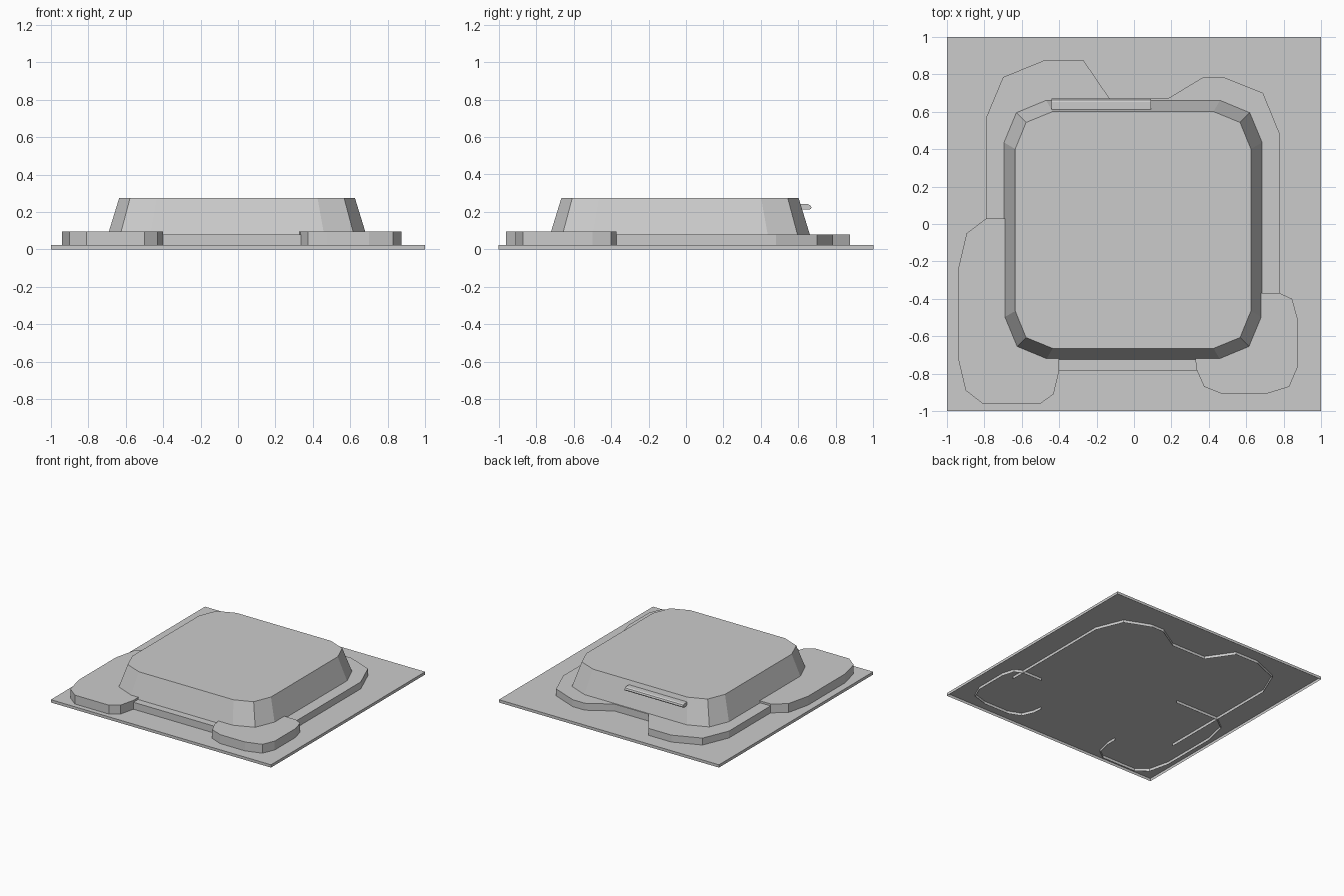
import bpy, bmesh

if "Cube" in bpy.data.objects:
    bpy.data.objects.remove(bpy.data.objects["Cube"])


def make_object(name, bm):
    bmesh.ops.remove_doubles(bm, verts=bm.verts, dist=1e-5)
    bmesh.ops.recalc_face_normals(bm, faces=bm.faces)
    for f in bm.faces:
        if abs(f.normal.z) > 0.99 and f.normal.z < 0 and len(f.verts) > 4:
            f.normal_flip()
    mesh = bpy.data.meshes.new(name)
    bm.to_mesh(mesh)
    bm.free()
    obj = bpy.data.objects.new(name, mesh)
    bpy.context.collection.objects.link(obj)
    return obj


def raised_shell(name, top, z0, z1, closed=False, bottom=None):
    """Top face with walls down to z0, open underneath.
    Without closed, no wall joins the last point to the first (hidden side)."""
    bm = bmesh.new()
    upper = [bm.verts.new((x, y, z1)) for x, y in top]
    lower = [bm.verts.new((x, y, z0)) for x, y in (bottom or top)]
    bm.faces.new(upper)
    n = len(top)
    for i in range(n if closed else n - 1):
        j = (i + 1) % n
        bm.faces.new((lower[i], lower[j], upper[j], upper[i]))
    return make_object(name, bm)


def cut_corner_outline(hx, hy, long_cut, short_cut, cx, cy):
    """Rounded square outline with a two-facet corner, mirrored to all four."""
    quarter = [(hx, hy - long_cut), (hx - short_cut, hy - short_cut), (hx - long_cut, hy)]
    pts = []
    for sx, sy in ((1, 1), (-1, 1), (-1, -1), (1, -1)):
        corner = quarter if sx * sy > 0 else quarter[::-1]
        pts += [(cx + sx * x, cy + sy * y) for x, y in corner]
    return pts


# Thin square ground plate, hollow underneath
raised_shell("ground_plate", [(1, -1), (1, 1), (-1, 1), (-1, -1)], 0, 0.023, closed=True)

# Irregular low step around the sides and back
raised_shell("low_step", [
    (0.78, -0.49), (0.78, 0.48), (0.69, 0.70), (0.48, 0.785), (0.37, 0.785),
    (0.18, 0.67), (-0.13, 0.67), (-0.27, 0.875), (-0.48, 0.875), (-0.70, 0.785),
    (-0.79, 0.57), (-0.79, -0.49)], 0, 0.08)

# Front ledge between the two pads
raised_shell("front_ledge", [(0.46, -0.60), (-0.48, -0.60), (-0.48, -0.785), (0.46, -0.785)][2:]
             + [(0.46, -0.60), (-0.48, -0.60)], 0.023, 0.08)

# Front corner pads
raised_shell("front_left_pad", [
    (-0.39, 0.03), (-0.79, 0.03), (-0.895, -0.05), (-0.94, -0.24), (-0.94, -0.72),
    (-0.90, -0.89), (-0.81, -0.96), (-0.50, -0.96), (-0.43, -0.91),
    (-0.40, -0.785), (-0.40, -0.70)], 0, 0.096)
raised_shell("front_right_pad", [
    (0.325, -0.70), (0.335, -0.78), (0.375, -0.87), (0.475, -0.91), (0.70, -0.91),
    (0.83, -0.87), (0.873, -0.77), (0.873, -0.50), (0.845, -0.40),
    (0.78, -0.37), (0.60, -0.37)], 0, 0.096)

# Tapered main block
raised_shell("main_block",
             cut_corner_outline(0.63, 0.633, 0.20, 0.058, -0.005, -0.032), 0.08, 0.275,
             closed=True,
             bottom=cut_corner_outline(0.69, 0.693, 0.225, 0.066, -0.005, -0.032))

# Small rail on the back wall, rounded on its outer edge
profile = [(0.60, 0.212), (0.655, 0.212), (0.667, 0.216), (0.67, 0.223),
           (0.664, 0.235), (0.652, 0.241), (0.60, 0.241)]
bm = bmesh.new()
ends = [[bm.verts.new((x, y, z)) for y, z in profile] for x in (-0.44, 0.09)]
for end in ends:
    bm.faces.new(end)
for i in range(len(profile)):
    j = (i + 1) % len(profile)
    bm.faces.new((ends[0][i], ends[0][j], ends[1][j], ends[1][i]))
make_object("back_rail", bm)
